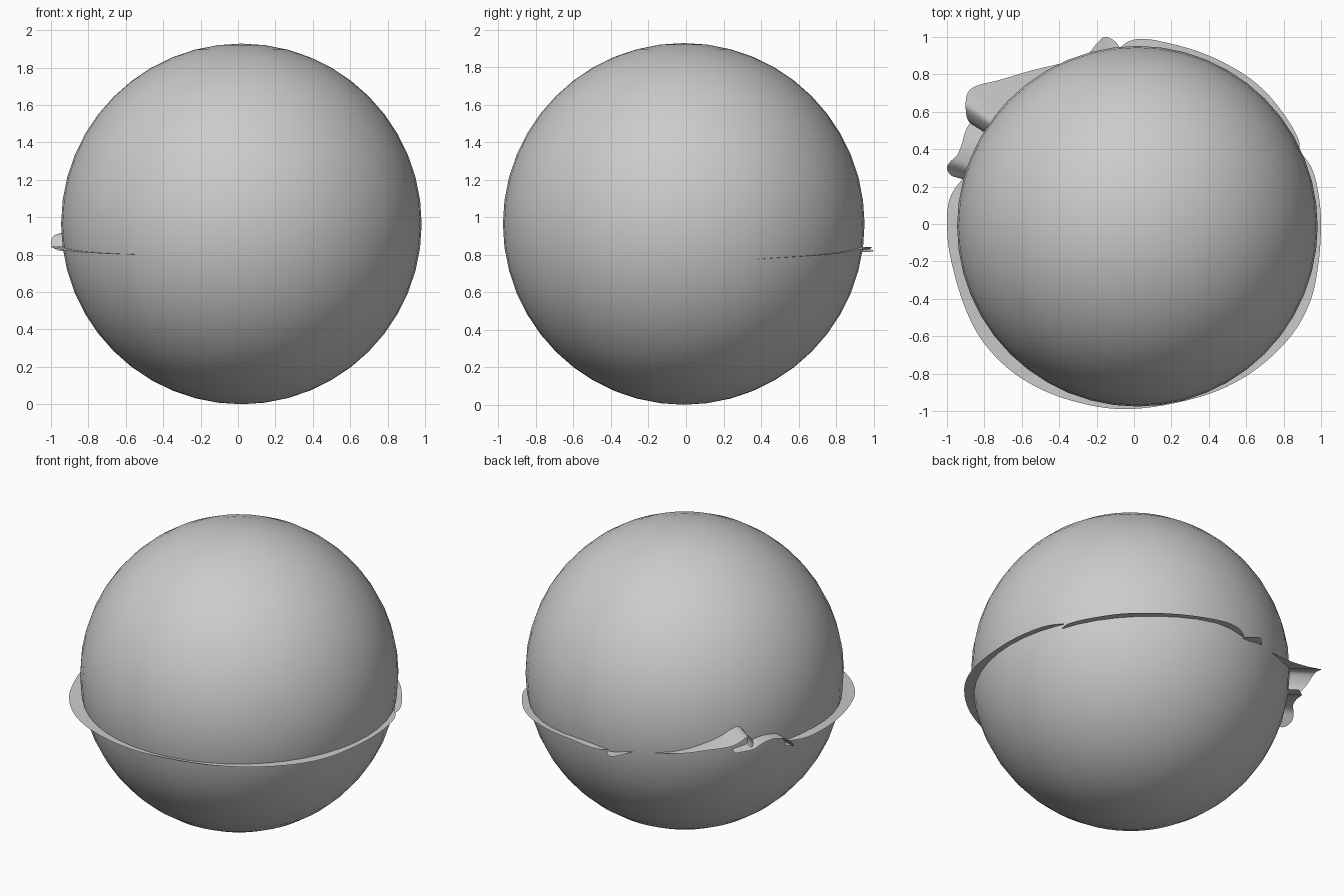
import bpy, bmesh
from mathutils import Vector

CX, CY, CZ, R = 0.018, -0.012, 0.964, 0.964


def smooth_path(pts, steps=6):
    """Catmull-Rom curve through the points."""
    p = [Vector(q) for q in pts]
    p = [2 * p[0] - p[1]] + p + [2 * p[-1] - p[-2]]
    out = []
    for i in range(1, len(p) - 2):
        a, b, c, d = p[i - 1:i + 3]
        for k in range(steps):
            t = k / steps
            out.append(0.5 * (2 * b + (c - a) * t + (2 * a - 5 * b + 4 * c - d) * t ** 2
                              + (3 * b - a - 3 * c + d) * t ** 3))
    return out + [p[-2]]


def rim_strip(name, pts):
    """Thin sheet from an outer rim curve radially into the ball."""
    bm = bmesh.new()
    rows = []
    for q in smooth_path(pts):
        rows.append([bm.verts.new((CX + (q.x - CX) * f, CY + (q.y - CY) * f, q.z))
                     for f in (1.0, 0.93, 0.86, 0.78)])
    for a, b in zip(rows, rows[1:]):
        for j in range(3):
            bm.faces.new((a[j], b[j], b[j + 1], a[j + 1]))
    bmesh.ops.recalc_face_normals(bm, faces=bm.faces)
    if sum(f.normal.z for f in bm.faces) < 0:
        bmesh.ops.reverse_faces(bm, faces=bm.faces)
    for f in bm.faces:
        f.smooth = True
    me = bpy.data.meshes.new(name)
    bm.to_mesh(me)
    bm.free()
    bpy.context.collection.objects.link(bpy.data.objects.new(name, me))


# Ball
bpy.ops.mesh.primitive_uv_sphere_add(segments=48, ring_count=24, radius=R, location=(CX, CY, CZ))
bpy.context.object.name = "ball"
bpy.ops.object.shade_smooth()

# Flat rim round the front, rising on the left
rim_strip("front_rim", [
    (-0.91, 0.25, 0.84), (-0.975, 0.16, 0.842), (-1.0, 0.04, 0.843), (-0.985, -0.16, 0.835),
    (-0.91, -0.43, 0.82), (-0.80, -0.64, 0.81), (-0.61, -0.82, 0.802), (-0.35, -0.94, 0.80),
    (-0.03, -0.99, 0.80), (0.35, -0.925, 0.80), (0.62, -0.80, 0.80), (0.83, -0.61, 0.80),
    (0.94, -0.42, 0.80), (0.985, -0.22, 0.80), (1.0, 0.0, 0.80), (0.985, 0.17, 0.80),
    (0.95, 0.30, 0.80), (0.885, 0.39, 0.80)])

# Back rim on the right
rim_strip("back_rim", [
    (0.885, 0.38, 0.775), (0.88, 0.45, 0.78), (0.82, 0.56, 0.787), (0.70, 0.71, 0.797),
    (0.55, 0.825, 0.808), (0.35, 0.92, 0.825), (0.15, 0.975, 0.84), (0.04, 0.99, 0.838),
    (-0.03, 0.975, 0.83), (-0.085, 0.935, 0.825)])

# Small flap at the back
rim_strip("small_flap", [
    (-0.07, 0.93, 0.815), (-0.10, 0.975, 0.815), (-0.15, 1.0, 0.82),
    (-0.19, 0.975, 0.83), (-0.25, 0.90, 0.845)])

# Large curled flap
rim_strip("large_flap", [
    (-0.36, 0.865, 0.85), (-0.55, 0.82, 0.88), (-0.72, 0.77, 0.93), (-0.84, 0.74, 0.97),
    (-0.89, 0.70, 1.0), (-0.90, 0.63, 1.01), (-0.89, 0.56, 0.95), (-0.85, 0.525, 0.89),
    (-0.78, 0.52, 0.87)])

# Curled flap on the left
rim_strip("side_flap", [
    (-0.79, 0.61, 0.865), (-0.87, 0.545, 0.885), (-0.90, 0.50, 0.91), (-0.92, 0.43, 0.92),
    (-0.945, 0.37, 0.915), (-0.985, 0.33, 0.90), (-1.0, 0.295, 0.86), (-0.97, 0.255, 0.825),
    (-0.90, 0.25, 0.815)])
